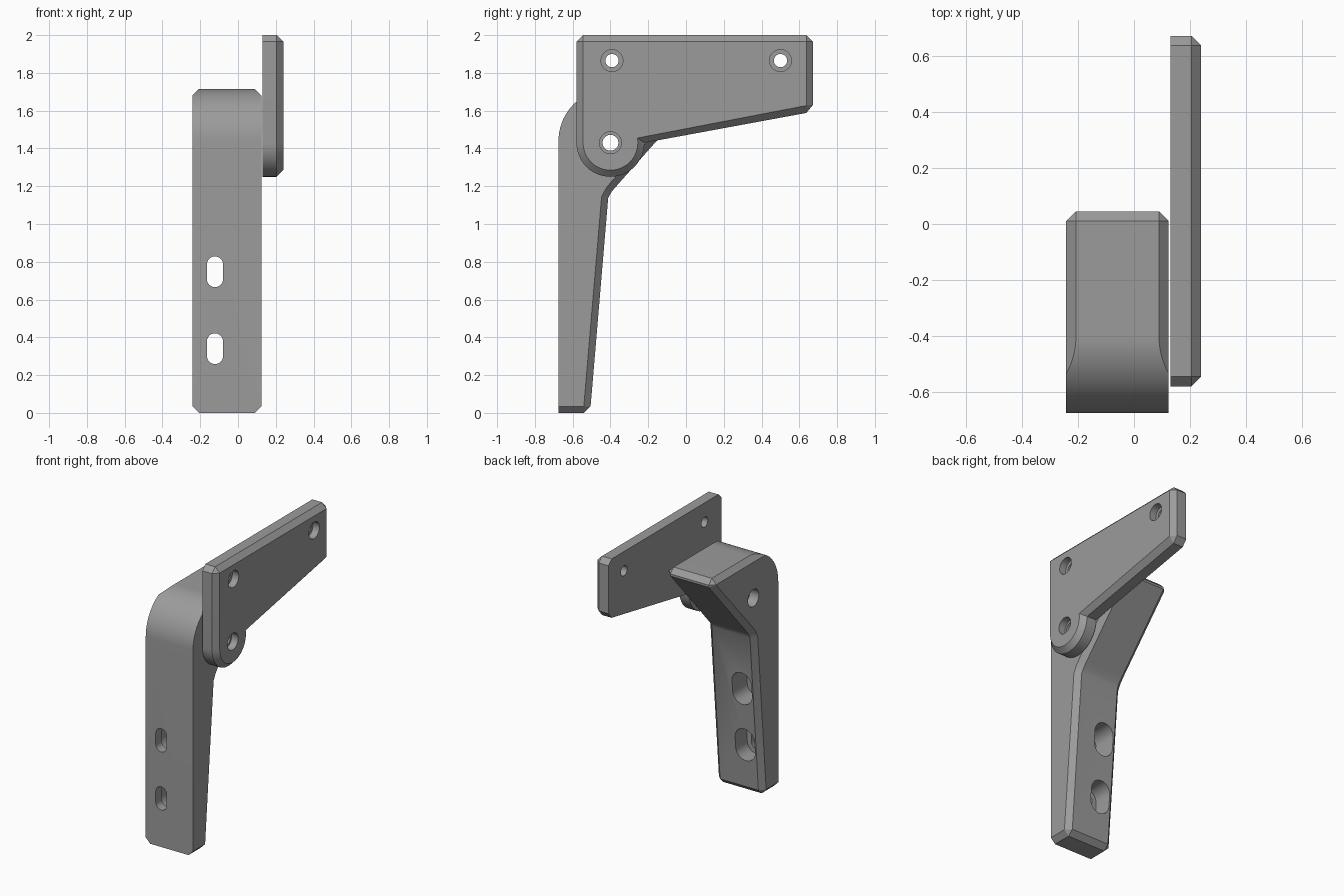
import bpy, bmesh, math
from mathutils import Vector

if "Cube" in bpy.data.objects:
    bpy.data.objects.remove(bpy.data.objects["Cube"])

grey = bpy.data.materials.new("grey")
grey.diffuse_color = (0.33, 0.33, 0.33, 1)
grey.use_nodes = True
grey.node_tree.nodes["Principled BSDF"].inputs["Base Color"].default_value = grey.diffuse_color


def loft(name, loops):
    """Skin a list of equal-length point loops and cap both ends."""
    bm = bmesh.new()
    rings = [[bm.verts.new(p) for p in loop] for loop in loops]
    n = len(rings[0])
    for a, b in zip(rings, rings[1:]):
        for i in range(n):
            j = (i + 1) % n
            bm.faces.new((a[i], a[j], b[j], b[i]))
    bm.faces.new(rings[0])
    bm.faces.new(rings[-1])
    bmesh.ops.remove_doubles(bm, verts=bm.verts, dist=0.0005)
    bmesh.ops.recalc_face_normals(bm, faces=bm.faces)
    me = bpy.data.meshes.new(name)
    bm.to_mesh(me)
    bm.free()
    me.materials.append(grey)
    ob = bpy.data.objects.new(name, me)
    bpy.context.collection.objects.link(ob)
    return ob


def arc(cy, cz, r, a0, a1, steps):
    angles = [math.radians(a0 + (a1 - a0) * i / steps) for i in range(steps + 1)]
    return [(cy + r * math.cos(t), cz + r * math.sin(t)) for t in angles]


def cut(ob, cutter):
    """Subtract the cutter and discard it."""
    cutter.hide_render = True
    m = ob.modifiers.new("cut", 'BOOLEAN')
    m.operation = 'DIFFERENCE'
    m.solver = 'EXACT'
    m.object = cutter
    bpy.context.view_layer.objects.active = ob
    bpy.ops.object.modifier_apply(modifier=m.name)
    bpy.data.objects.remove(cutter)


def drill(ob, y, z, r, x0, x1):
    ring = arc(y, z, r, 0, 352.5, 47)
    cut(ob, loft("drill", [[(x, *p) for p in ring] for x in (x0, x1)]))


def slot(ob, x, z, width, height, y0, y1):
    r, h = width / 2, (height - width) / 2
    ring = arc(x, z + h, r, 0, 180, 16) + arc(x, z - h, r, 180, 360, 16)
    cut(ob, loft("slot", [[(px, y, pz) for px, pz in ring] for y in (y0, y1)]))


def finish(ob):
    bpy.ops.object.select_all(action='DESELECT')
    ob.select_set(True)
    bpy.context.view_layer.objects.active = ob
    bpy.ops.object.shade_smooth_by_angle(angle=math.radians(25))


# Bracket: each row is (y, z, x inset, side-face y, side-face z)
C = 0.035
XL, XR = -0.242, 0.124
CY, CZ, R = -0.40, 1.44, 0.275
TOP = CZ + R
lim = math.degrees(math.asin((R - C) / R))
tangent = arc(CY, CZ, R, 180 - lim, 180 - lim, 1)[0]

rows = [
    (0.045, TOP - C, C, 0.01, TOP - C),
    (0.045, 1.665, C, 0.01, 1.676),
    (-0.36, 1.21, C, -0.392, 1.228),
    (-0.393, 1.172, C, -0.424, 1.188),
    (-0.412, 1.138, C, -0.447, 1.143),
    (-0.505, C, C, -0.541, C),
    (-0.541, 0, C, -0.541, C),
    (-0.675, 0, C, -0.675, C),
    (-0.675, C, 0, -0.675, C),
]
# rounded shoulder, where the top chamfer runs out
rows += [(y, z, 0, y, z) for y, z in arc(CY, CZ, R, 180, 180 - lim, 12)]
rows += [(y, z, z - (TOP - C), *tangent)
         for y, z in arc(CY, CZ, R, 180 - lim, 90, 8)[1:]]
rows.append((0.01, TOP, C, 0.01, TOP - C))

bracket = loft("bracket_arm", [
    [(XL, r[3], r[4]) for r in rows],
    [(XL + r[2], r[0], r[1]) for r in rows],
    [(XR - r[2], r[0], r[1]) for r in rows],
    [(XR, r[3], r[4]) for r in rows],
])

# Mounting slots with wide recesses at the back
for z in (0.34, 0.747):
    slot(bracket, -0.122, z, 0.085, 0.163, -0.8, -0.3)
    slot(bracket, -0.122, z, 0.15, 0.23, -0.61, -0.3)

# Pivot hole with a recess on the outer side
PY, PZ = -0.40, 1.43
drill(bracket, PY, PZ, 0.042, -0.4, 0.3)
drill(bracket, PY, PZ, 0.06, -0.4, XL + 0.07)
finish(bracket)

# Side plate: outer outline and matching chamfered face outline
LOBE = 24
outer = [(-0.58, 2 - C), (-0.58 + C, 2), (0.672 - C, 2), (0.672, 2 - C),
         (0.672, 1.63), (0.672 - C, 1.588)]
inner = [(-0.58 + C, 2 - C)] * 2 + [(0.672 - C, 2 - C)] * 2 + [(0.672 - C, 1.627)] * 2
outer += arc(PY, PZ, 0.18, 360, 180, LOBE)
inner += arc(PY, PZ, 0.18 - C, 370, 180, LOBE)

plate = loft("side_plate", [
    [(0.13, *p) for p in outer],
    [(0.24 - C, *p) for p in outer],
    [(0.24, *p) for p in inner],
])

# Recessed screw holes and pivot hole
for y, z, r in ((-0.392, 1.865, 0.035), (0.5, 1.865, 0.035), (PY, PZ, 0.042)):
    drill(plate, y, z, r, 0, 0.4)
    drill(plate, y, z, 0.058, 0.19, 0.4)
finish(plate)
